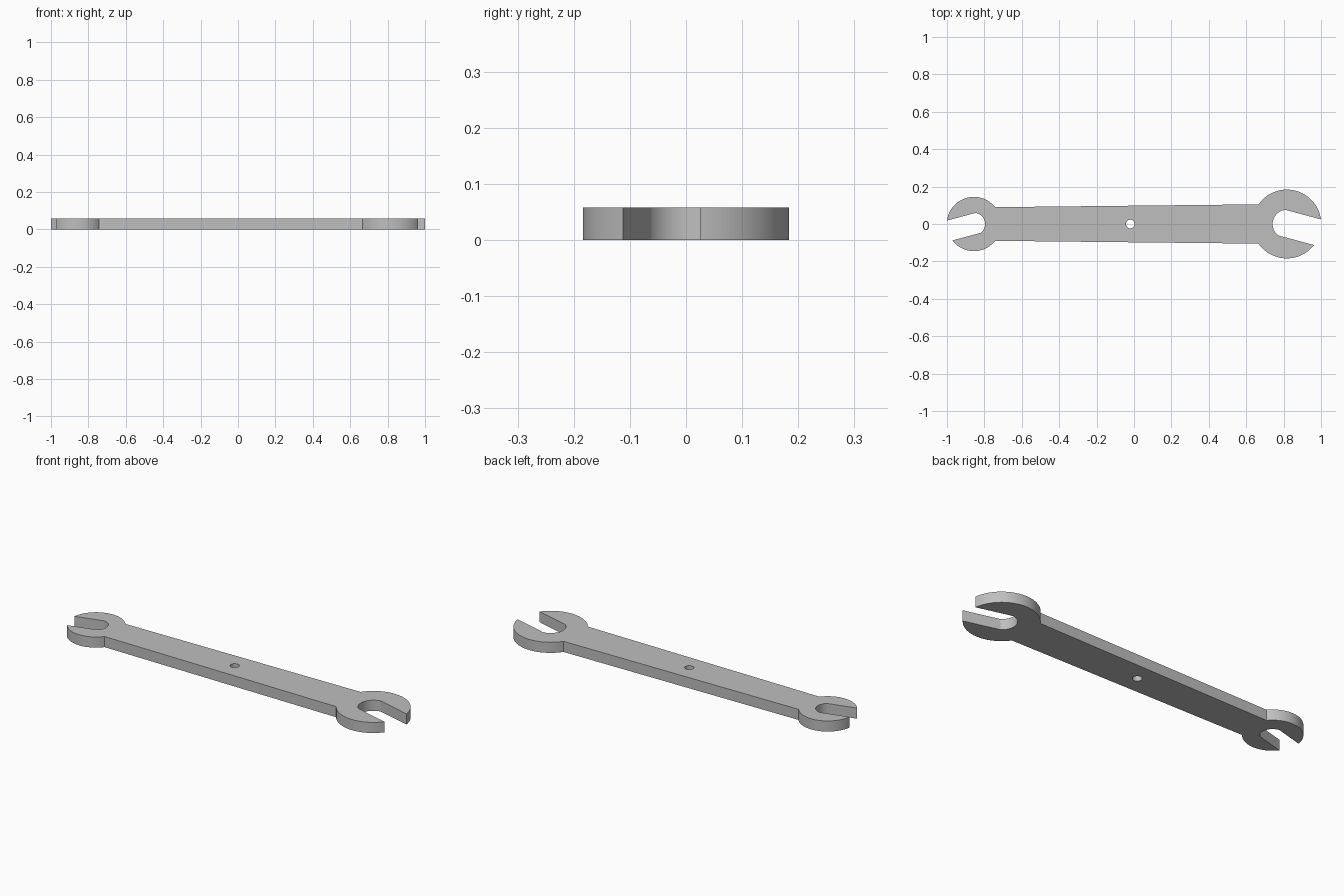
import bpy
import bmesh
from math import asin, cos, sin, pi, radians

THICKNESS = 0.058

cube = bpy.data.objects.get("Cube")
if cube:
    bpy.data.objects.remove(cube, do_unlink=True)

# Steel colour
steel = bpy.data.materials.new("steel_grey")
steel.use_nodes = True
colour = (0.52, 0.52, 0.52, 1)
steel.diffuse_color = colour
steel.node_tree.nodes["Principled BSDF"].inputs["Base Color"].default_value = colour


def arc(cx, radius, start, end, steps):
    angles = [start + (end - start) * i / steps for i in range(steps + 1)]
    return [(cx + radius * cos(a), radius * sin(a)) for a in angles]


def open_head(cx, facing, radius, throat, half_slot, half_neck, tilt):
    """Jaw outline, anticlockwise from one neck corner to the other."""
    slot = facing + radians(tilt)
    neck = pi - asin(half_neck / radius)
    tip = asin(half_slot / radius)
    seat = asin(half_slot / throat)
    return (arc(cx, radius, facing - neck, slot - tip, 32)
            + arc(cx, throat, slot - pi + seat, slot - pi - seat, 24)
            + arc(cx, radius, slot + tip, facing + neck, 32))


# Outline: large head, small head, with the tapered handle between them
large = open_head(0.817, 0, 0.184, 0.076, 0.071, 0.105, -15)
small = open_head(-0.856, pi, 0.145, 0.060, 0.055, 0.090, 15)
hanging_hole = arc(-0.02, 0.023, 0, 2 * pi, 32)[:-1]

bm = bmesh.new()
edges = []
for loop in (large + small, hanging_hole):
    verts = [bm.verts.new((x, y, 0)) for x, y in loop]
    edges += [bm.edges.new((v, verts[i - 1])) for i, v in enumerate(verts)]
bmesh.ops.triangle_fill(bm, edges=edges, use_beauty=True)

# Thicken the flat plate
plate = bmesh.ops.extrude_face_region(bm, geom=bm.faces[:], use_keep_orig=True)
top = [g for g in plate["geom"] if isinstance(g, bmesh.types.BMVert)]
bmesh.ops.translate(bm, verts=top, vec=(0, 0, THICKNESS))
bmesh.ops.recalc_face_normals(bm, faces=bm.faces[:])

mesh = bpy.data.meshes.new("spanner_body")
bm.to_mesh(mesh)
bm.free()
mesh.materials.append(steel)
body = bpy.data.objects.new("spanner_body", mesh)
bpy.context.collection.objects.link(body)

# Smooth arcs, crisp rims and corners
bpy.ops.object.select_all(action="DESELECT")
body.select_set(True)
bpy.context.view_layer.objects.active = body
bpy.ops.object.shade_smooth_by_angle(angle=radians(20))
